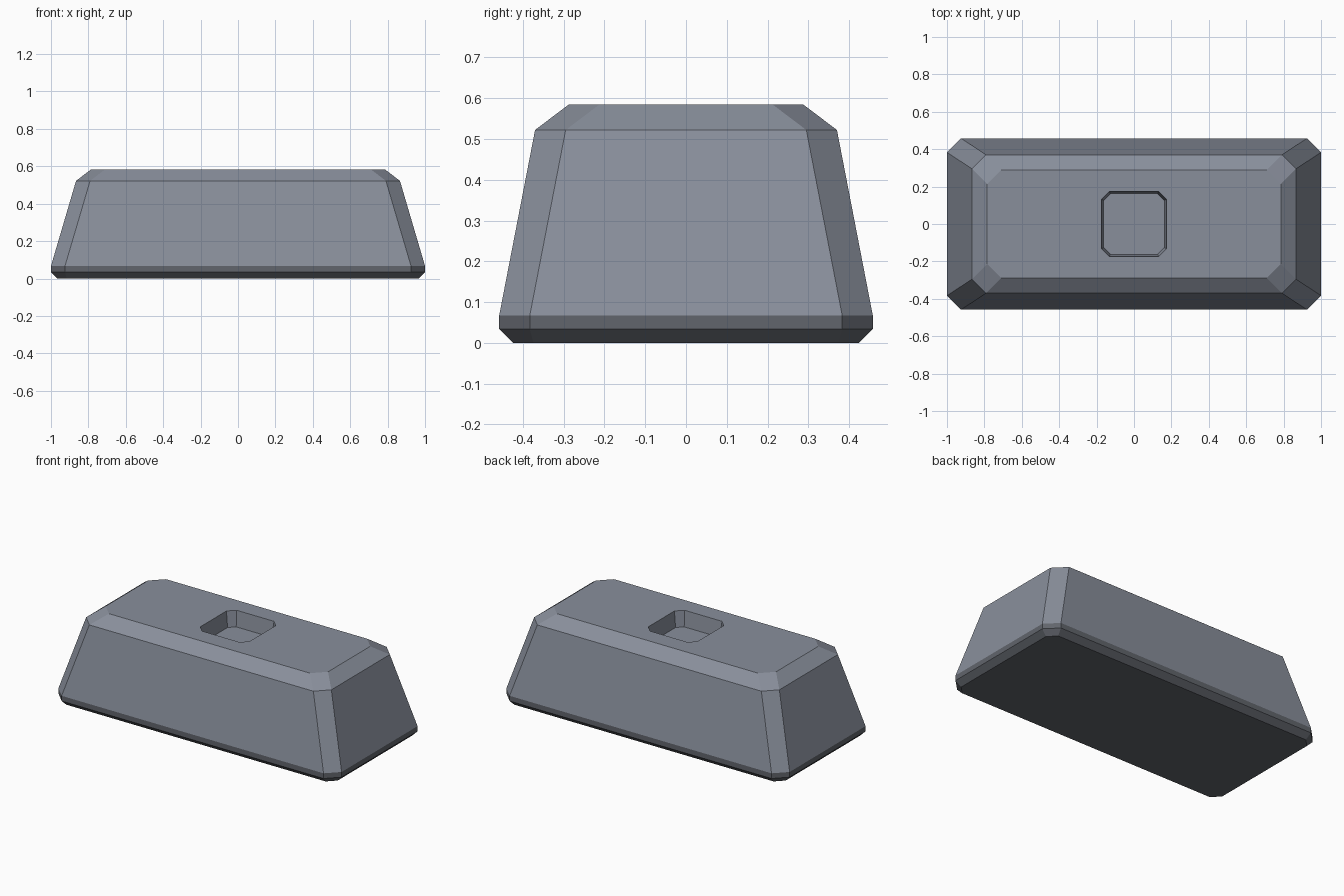
import bpy
import bmesh

if "Cube" in bpy.data.objects:
    bpy.data.objects.remove(bpy.data.objects["Cube"], do_unlink=True)


def make_material(name, rgb):
    mat = bpy.data.materials.new(name)
    mat.use_nodes = True
    mat.diffuse_color = (*rgb, 1)
    bsdf = mat.node_tree.nodes["Principled BSDF"]
    bsdf.inputs["Base Color"].default_value = (*rgb, 1)
    return mat


def ring(bm, hx, hy, cut, z):
    """Rectangle with clipped corners, counter-clockwise."""
    pts = []
    for sx, sy in ((1, 1), (-1, 1), (-1, -1), (1, -1)):
        pair = [(sx * hx, sy * (hy - cut)), (sx * (hx - cut), sy * hy)]
        pts += pair if sx * sy > 0 else pair[::-1]
    return [bm.verts.new((x, y, z)) for x, y in pts]


def loft(name, sections, mat, cap_start=False, cap_end=False):
    """Skin a stack of clipped rectangles with flat quads."""
    bm = bmesh.new()
    rings = [ring(bm, *s) for s in sections]
    for a, b in zip(rings, rings[1:]):
        for i in range(len(a)):
            j = (i + 1) % len(a)
            bm.faces.new((a[i], a[j], b[j], b[i]))
    if cap_start:
        bm.faces.new(rings[0][::-1])
    if cap_end:
        bm.faces.new(rings[-1])
    mesh = bpy.data.meshes.new(name)
    bm.to_mesh(mesh)
    bm.free()
    mesh.materials.append(mat)
    obj = bpy.data.objects.new(name, mesh)
    bpy.context.collection.objects.link(obj)
    return obj


light_grey = make_material("blue grey", (0.25, 0.275, 0.33))
dark_grey = make_material("dark grey", (0.12, 0.13, 0.15))

# Dark foot with a chamfered underside
loft("base_rim", [
    (0.966, 0.424, 0.05, 0.0),
    (1.0, 0.458, 0.075, 0.034),
    (1.0, 0.458, 0.075, 0.067),
], dark_grey, cap_start=True)

# Tapered block, chamfered shoulder, then the socket sunk into the top
loft("body", [
    (1.0, 0.458, 0.075, 0.067),
    (0.866, 0.37, 0.075, 0.522),
    (0.785, 0.288, 0.075, 0.584),
    (0.174, 0.174, 0.042, 0.584),
    (0.162, 0.162, 0.036, 0.484),
], light_grey, cap_end=True)
